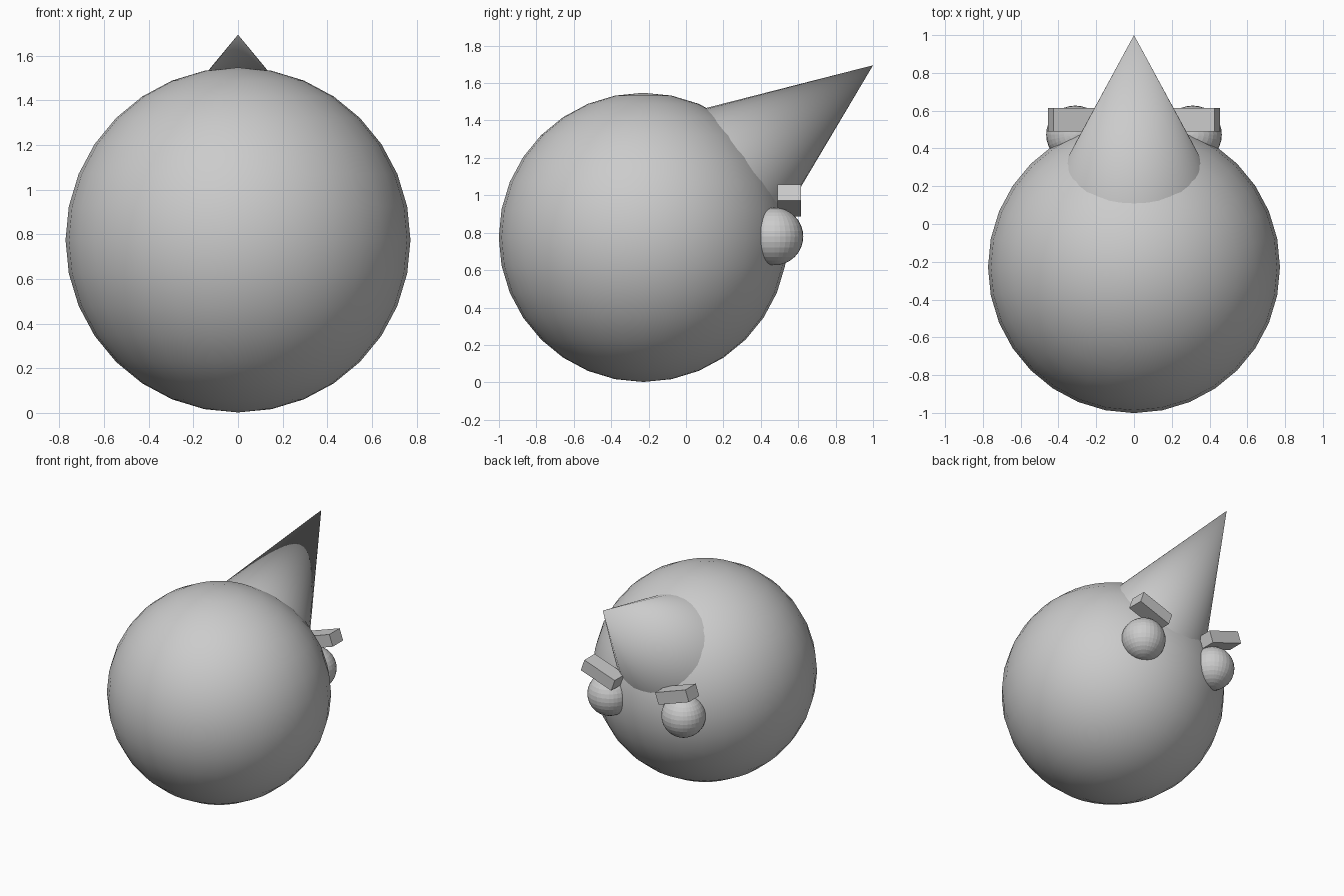
import bpy
from math import radians, sin, cos
from mathutils import Vector

if "Cube" in bpy.data.objects:
    bpy.data.objects.remove(bpy.data.objects["Cube"])

CENTER = Vector((0, -0.228, 0.775))


def ball(name, radius, loc, smooth):
    bpy.ops.mesh.primitive_uv_sphere_add(segments=32, ring_count=16, radius=radius, location=loc)
    ob = bpy.context.object
    ob.name = name
    if smooth:
        bpy.ops.object.shade_smooth()
    return ob


# Round smooth body
ball("body", 0.773, CENTER, True)

# Conical beak, its axis running through the body centre
tip = Vector((0, 1.0, 1.695))
axis = (tip - CENTER).normalized()
depth = 1.1
bpy.ops.mesh.primitive_cone_add(vertices=32, radius1=depth * 0.414, depth=depth,
                                location=tip - axis * depth / 2)
beak = bpy.context.object
beak.name = "beak"
beak.rotation_euler = axis.to_track_quat('Z', 'Y').to_euler()
bpy.ops.object.shade_smooth_by_angle(angle=radians(40))

# Faceted eyes and slanted brows, outer ends raised
for side, label in ((1, "right"), (-1, "left")):
    ball("eye_" + label, 0.154, (side * 0.311, 0.473, 0.78), False)
    bpy.ops.mesh.primitive_cube_add(size=1, location=(side * 0.312, 0.552, 0.972),
                                    rotation=(0, -side * radians(19), 0))
    brow = bpy.context.object
    brow.name = "brow_" + label
    brow.scale = (0.27, 0.124, 0.09)
